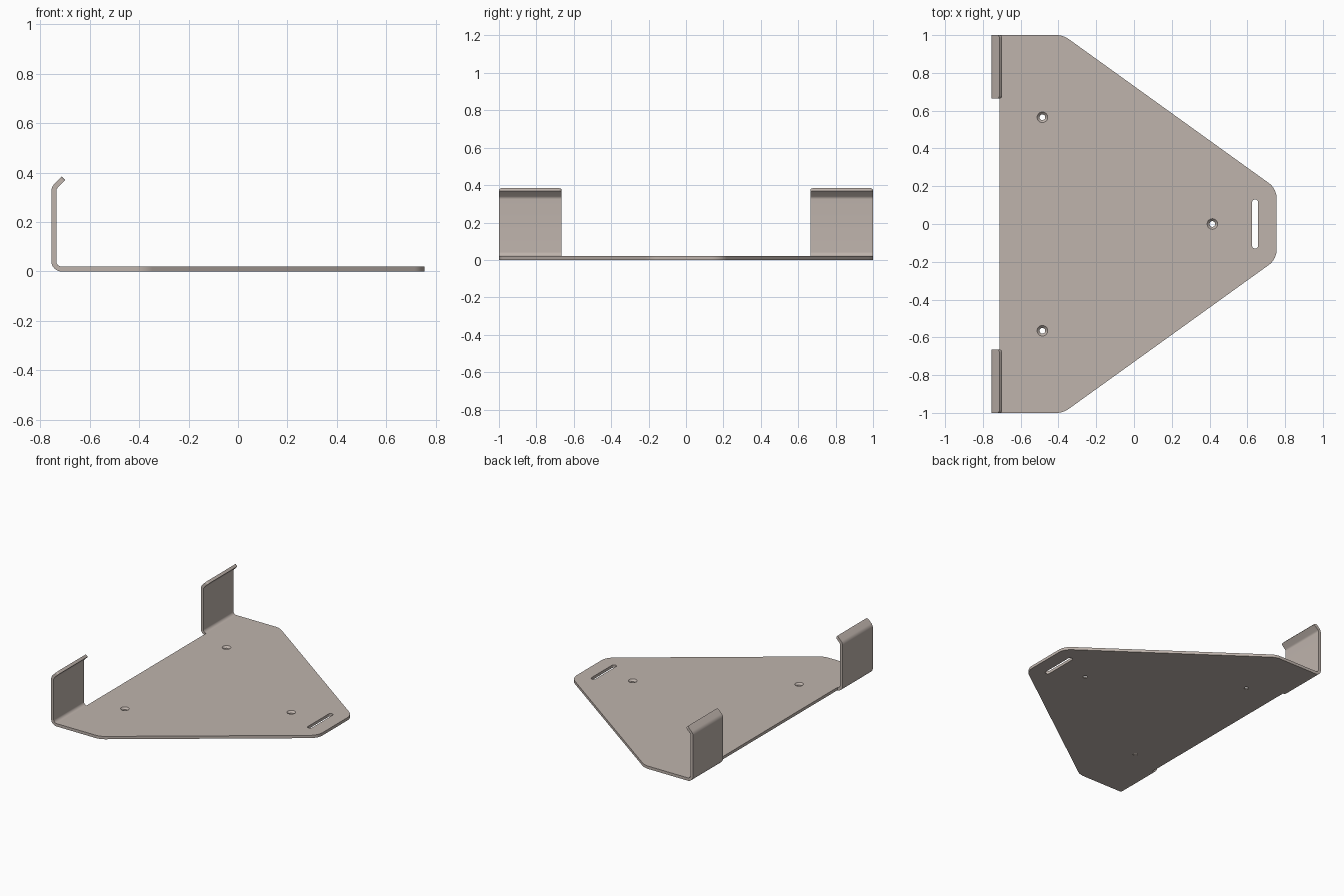
import bpy, bmesh, math
from mathutils import Vector

if "Cube" in bpy.data.objects:
    bpy.data.objects.remove(bpy.data.objects["Cube"])

T = 0.02               # sheet thickness
R = 0.042              # outer bend radius
X_BEND = -0.713        # where the plate meets the hooks
X_TIP = 0.755

metal = bpy.data.materials.new("warm_grey_metal")
metal.diffuse_color = (0.52, 0.455, 0.415, 1)
metal.use_nodes = True
metal.node_tree.nodes["Principled BSDF"].inputs["Base Color"].default_value = metal.diffuse_color


def make_object(name, bm):
    bmesh.ops.recalc_face_normals(bm, faces=bm.faces)
    me = bpy.data.meshes.new(name)
    bm.to_mesh(me)
    bm.free()
    me.materials.append(metal)
    ob = bpy.data.objects.new(name, me)
    bpy.context.collection.objects.link(ob)
    return ob


def loft(name, rings, tip_round=0):
    """Skin matching closed rings of points and cap both ends."""
    bm = bmesh.new()
    loops = [[bm.verts.new(p) for p in ring] for ring in rings]
    n = len(loops[0])
    for a, b in zip(loops, loops[1:]):
        for i in range(n):
            j = (i + 1) % n
            bm.faces.new((a[i], a[j], b[j], b[i]))
    bm.faces.new(loops[0])
    bm.faces.new(loops[-1])
    if tip_round:
        # round the two free corners, at the end of the last ring
        top = loops[-1]
        edges = [bm.edges.get((top[0], top[1])), bm.edges.get((top[2], top[3]))]
        bmesh.ops.bevel(bm, geom=edges, offset=tip_round, segments=4,
                        profile=0.5, affect='EDGES')
    return make_object(name, bm)


def prism(name, outline, z0, z1):
    return loft(name, [[(x, y, z) for x, y in outline] for z in (z0, z1)])


def arc(cx, cy, r, a0, a1, n):
    return [(cx + r * math.cos(math.radians(a0 + (a1 - a0) * i / n)),
             cy + r * math.sin(math.radians(a0 + (a1 - a0) * i / n)))
            for i in range(n + 1)]


def fillet(prev, corner, nxt, r, n=10):
    """Points of an arc that rounds one outline corner."""
    p, c, q = Vector(prev), Vector(corner), Vector(nxt)
    u, v = (p - c).normalized(), (q - c).normalized()
    half = u.angle(v) / 2
    centre = c + (u + v).normalized() * r / math.sin(half)
    a, b = c + u * r / math.tan(half) - centre, c + v * r / math.tan(half) - centre
    turn = a.angle(b)
    return [tuple(centre + (a * math.sin((1 - i / n) * turn)
                            + b * math.sin(i / n * turn)) / math.sin(turn))
            for i in range(n + 1)]


def smooth(ob):
    bpy.ops.object.select_all(action='DESELECT')
    ob.select_set(True)
    bpy.context.view_layer.objects.active = ob
    bpy.ops.object.shade_smooth_by_angle(angle=math.radians(30))


# Base plate: tapered outline with rounded corners
a, b, c, d = (X_BEND, 1), (-0.375, 1), (X_TIP, 0.187), (X_TIP, -0.187)
half = [a] + fillet(a, b, c, 0.11) + fillet(b, c, d, 0.1)
plate = prism("base_plate", half + [(x, -y) for x, y in reversed(half)], 0, T)

# Cutters: strap slot and countersunk screw holes
slot = arc(0.641, 0.114, 0.016, 0, 180, 10) + arc(0.641, -0.114, 0.016, 180, 360, 10)
cutters = [prism("slot_cutter", slot, -0.02, 0.04)]
for x, y in ((-0.485, 0.565), (-0.485, -0.565), (0.415, 0)):
    cutters.append(loft("screw_hole_cutter", [
        [(px, py, z) for px, py in arc(x, y, r, 0, 360, 32)[:-1]]
        for z, r in ((-0.02, 0.015), (0.007, 0.015), (T, 0.028), (0.04, 0.028))]))

bpy.context.view_layer.objects.active = plate
for cutter in cutters:
    mod = plate.modifiers.new("cut", 'BOOLEAN')
    mod.operation, mod.solver, mod.object = 'DIFFERENCE', 'EXACT', cutter
    bpy.ops.object.modifier_apply(modifier=mod.name)
    bpy.data.objects.remove(cutter)
smooth(plate)

# Hooks: bent strips that rise from the plate and end in an inward lip
Z_LIP = 0.324


def strip_side(r):
    pts = arc(X_BEND, R, r, 270, 180, 10) + arc(X_BEND, Z_LIP, r, 180, 135, 6)
    x, z = pts[-1]
    return pts + [(x + 0.03, z + 0.03)]


for name, y0, y1 in (("back_hook", 0.665, 1), ("front_hook", -1, -0.665)):
    rings = [[(ox, y0, oz), (ix, y0, iz), (ix, y1, iz), (ox, y1, oz)]
             for (ox, oz), (ix, iz) in zip(strip_side(R), strip_side(R - T))]
    smooth(loft(name, rings, tip_round=0.015))
